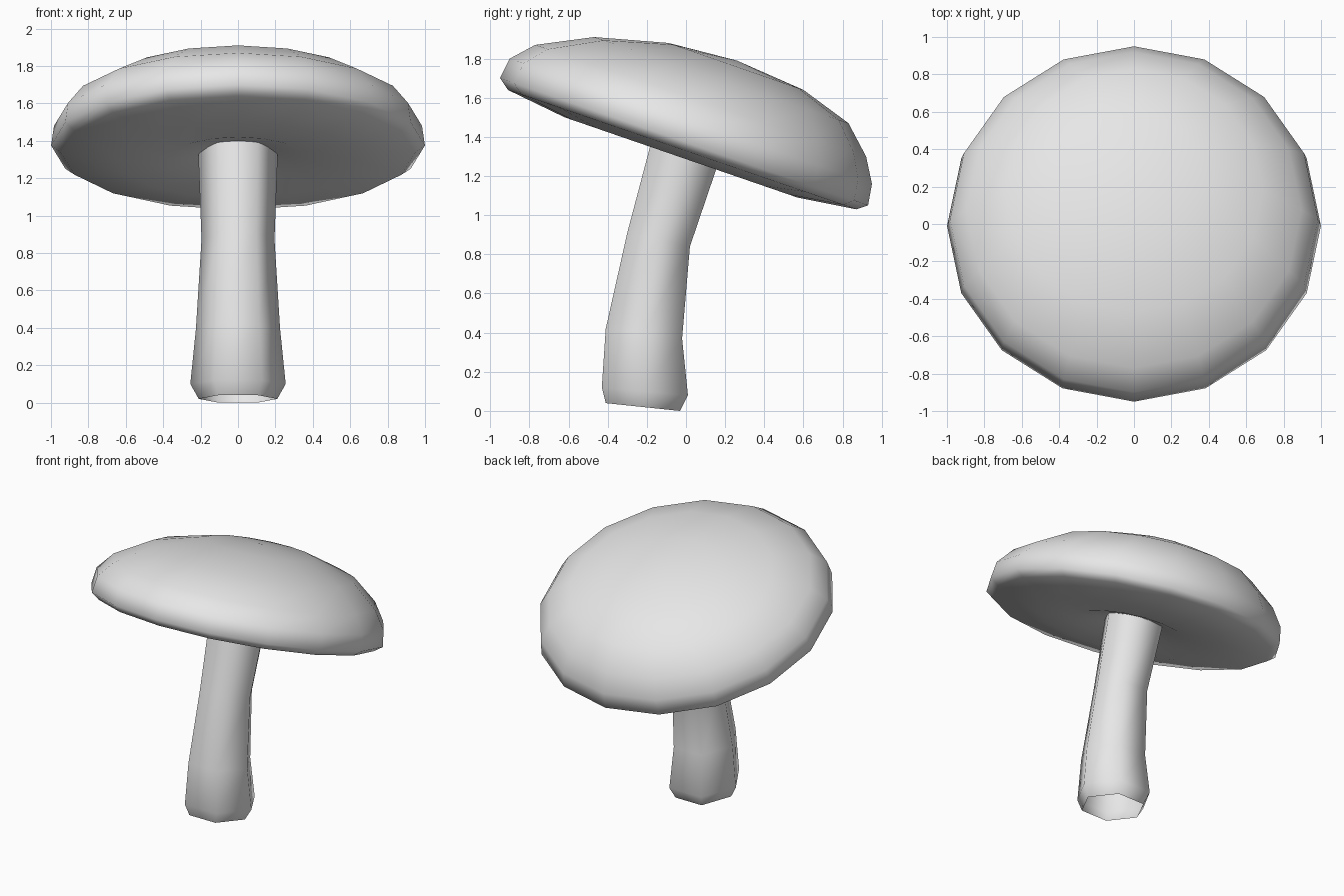
import bpy
import bmesh
from math import cos, sin, pi
from mathutils import Vector

cube = bpy.data.objects.get("Cube")
if cube:
    bpy.data.objects.remove(cube, do_unlink=True)

grey = bpy.data.materials.new("plain_grey")
grey.use_nodes = True
grey.diffuse_color = (0.8, 0.8, 0.8, 1)
grey.node_tree.nodes["Principled BSDF"].inputs["Base Color"].default_value = (0.8, 0.8, 0.8, 1)


def loft(name, sides, rings, apex=None):
    """Skin tilted rings, each given as (front y, front z, back y, back z, x radius)."""
    bm = bmesh.new()
    loops = []
    # widest reach of the polygon along y, so that it touches front and back
    reach = max(sin(2 * pi * i / sides) for i in range(sides))
    for fy, fz, by, bz, rx in rings:
        front, back = Vector((0, fy, fz)), Vector((0, by, bz))
        mid, half = (front + back) / 2, (back - front) / 2
        rx = rx or half.length * 1.005
        loop = []
        for i in range(sides):
            a = 2 * pi * i / sides
            loop.append(bm.verts.new(mid + half * (sin(a) / reach) + Vector((rx * cos(a), 0, 0))))
        loops.append(loop)
    for lo, hi in zip(loops, loops[1:]):
        for i in range(sides):
            j = (i + 1) % sides
            bm.faces.new((lo[i], lo[j], hi[j], hi[i]))
    if apex:
        tip = bm.verts.new(apex)
        for i in range(sides):
            bm.faces.new((loops[-1][i], loops[-1][(i + 1) % sides], tip))
    for f in bm.faces:
        f.smooth = True
    mesh = bpy.data.meshes.new(name)
    bm.to_mesh(mesh)
    bm.free()
    mesh.materials.append(grey)
    obj = bpy.data.objects.new(name, mesh)
    bpy.context.collection.objects.link(obj)
    return obj


# Stem: bent six-sided tube, open at the foot
loft("stem", 6, [
    (-0.41, 0.04, -0.03, 0.00, 0.21),
    (-0.43, 0.12, 0.01, 0.08, 0.255),
    (-0.41, 0.42, -0.02, 0.37, 0.225),
    (-0.30, 0.91, 0.02, 0.84, 0.195),
    (-0.16, 1.44, 0.19, 1.34, 0.215),
])

# Cap: tilted dome, from the hollow around the stem out over the rim to the crown
loft("cap", 16, [
    (-0.18, 1.40, 0.14, 1.29, None),
    (-0.38, 1.42, 0.31, 1.18, None),
    (-0.62, 1.50, 0.57, 1.09, None),
    (-0.91, 1.64, 0.87, 1.03, None),
    (-0.95, 1.70, 0.93, 1.05, None),
    (-0.90, 1.80, 0.95, 1.16, None),
    (-0.77, 1.87, 0.92, 1.30, None),
    (-0.47, 1.91, 0.83, 1.47, None),
    (-0.09, 1.88, 0.60, 1.64, None),
], apex=(0, 0.26, 1.79))
